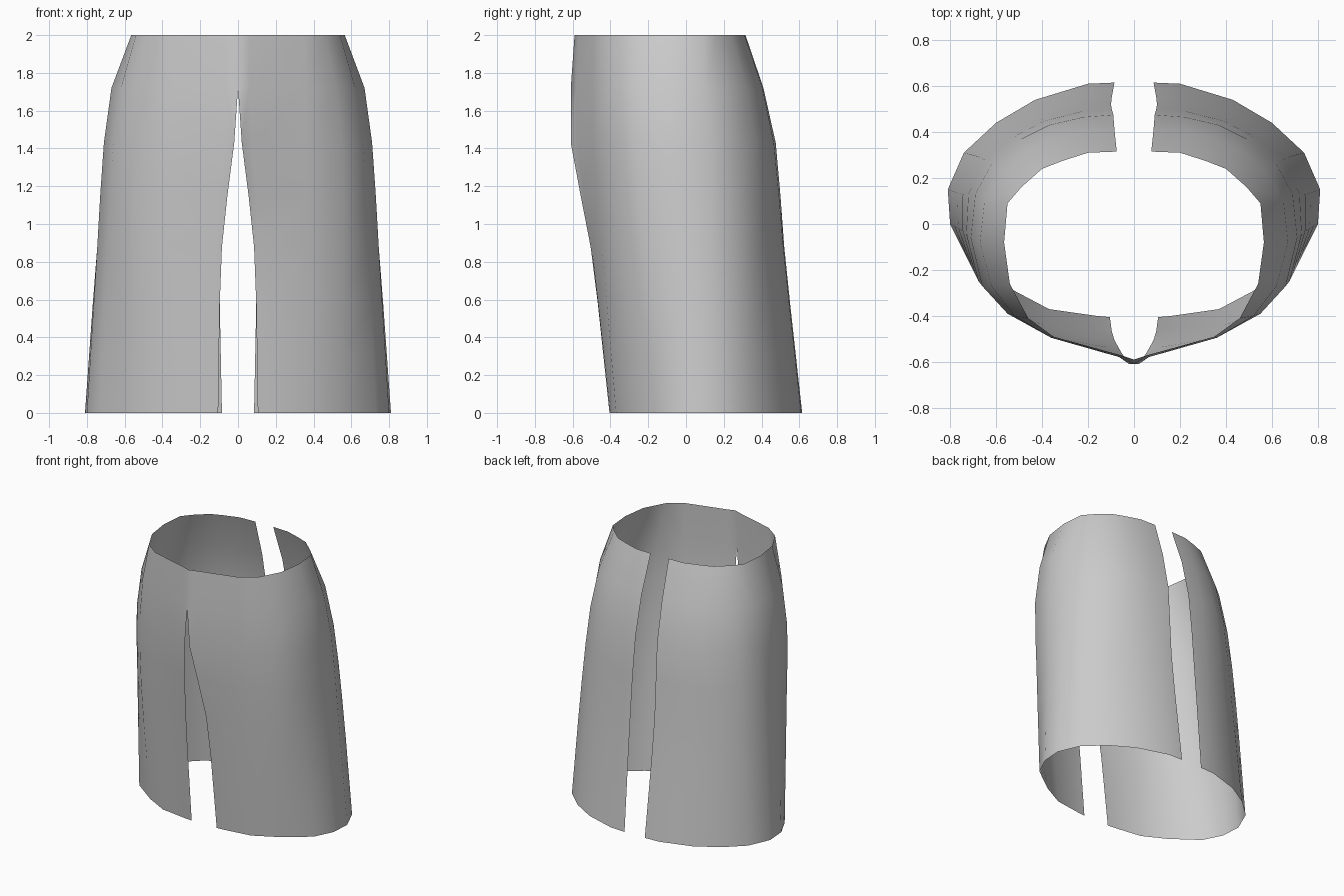
import bpy
import bmesh
import math
from mathutils import Vector

cube = bpy.data.objects.get("Cube")
if cube:
    bpy.data.objects.remove(cube, do_unlink=True)

# Single cloth colour
cloth = bpy.data.materials.new("grey cloth")
cloth.use_nodes = True
colour = (0.6, 0.6, 0.6, 1.0)
cloth.diffuse_color = colour
cloth.node_tree.nodes["Principled BSDF"].inputs["Base Color"].default_value = colour

# Half outlines of the skirt, from front opening round the left side to back opening
sections = {
    0.0: [(.105, -.405), (.16, -.4), (.37, -.37), (.54, -.28), (.73, -.14), (.8, 0),
          (.81, .15), (.74, .31), (.6, .44), (.43, .54), (.2, .61), (.085, .615)],
    0.88: [(.085, -.505), (.12, -.5), (.38, -.445), (.56, -.36), (.69, -.22), (.745, -.03),
           (.745, .13), (.67, .29), (.54, .39), (.41, .46), (.21, .515), (.1, .52)],
    1.43: [(.02, -.61), (.07, -.575), (.36, -.495), (.55, -.39), (.66, -.27), (.71, -.06),
           (.69, .13), (.62, .26), (.49, .37), (.37, .43), (.22, .465), (.09, .475)],
    1.72: [(0, -.61), (.06, -.58), (.36, -.495), (.52, -.4), (.62, -.27), (.67, -.08),
           (.65, .1), (.57, .23), (.46, .32), (.35, .37), (.21, .405), (.085, .41)],
    2.0: [(0, -.59), (.06, -.57), (.35, -.49), (.46, -.41), (.54, -.26), (.565, -.08),
          (.55, .09), (.49, .16), (.4, .24), (.31, .275), (.2, .31), (.075, .315)],
}
heights = sorted(sections)


def outline_at(z):
    """Blend the outlines smoothly up the height of the skirt."""
    if z in sections:
        return [Vector((x, y, z)) for x, y in sections[z]]
    k = max(i for i, h in enumerate(heights) if h < z)
    low, high = heights[k], heights[k + 1]
    t = (z - low) / (high - low)

    def slope(i, p):
        a, b = max(i - 1, 0), min(i + 1, len(heights) - 1)
        run = heights[b] - heights[a]
        return (Vector(sections[heights[b]][p]) - Vector(sections[heights[a]][p])) / run

    ring = []
    for p in range(len(sections[low])):
        a, b = Vector(sections[low][p]), Vector(sections[high][p])
        ease = t * t * (3 - 2 * t)
        bend = slope(k, p) * t * (1 - t) ** 2 - slope(k + 1, p) * t * t * (1 - t)
        xy = a.lerp(b, ease) + bend * (high - low)
        ring.append(Vector((xy.x, xy.y, z)))
    return ring


# Left half of the skirt as a lofted sheet
bm = bmesh.new()
levels = [0, 0.3, 0.58, 0.88, 1.15, 1.43, 1.72, 2.0]
rings = [[bm.verts.new(v) for v in outline_at(z)] for z in levels]
for lower, upper in zip(rings, rings[1:]):
    for i in range(len(lower) - 1):
        bm.faces.new((lower[i], lower[i + 1], upper[i + 1], upper[i]))
mesh = bpy.data.meshes.new("skirt")
bm.to_mesh(mesh)
bm.free()
mesh.materials.append(cloth)

skirt = bpy.data.objects.new("skirt", mesh)
bpy.context.collection.objects.link(skirt)
bpy.context.view_layer.objects.active = skirt
skirt.select_set(True)
bpy.ops.object.shade_smooth_by_angle(angle=math.radians(60))

# Right half, joined to the left above the front slit
mirror = skirt.modifiers.new("right half", 'MIRROR')
mirror.use_axis[0] = True
mirror.use_mirror_merge = True
mirror.merge_threshold = 0.001
